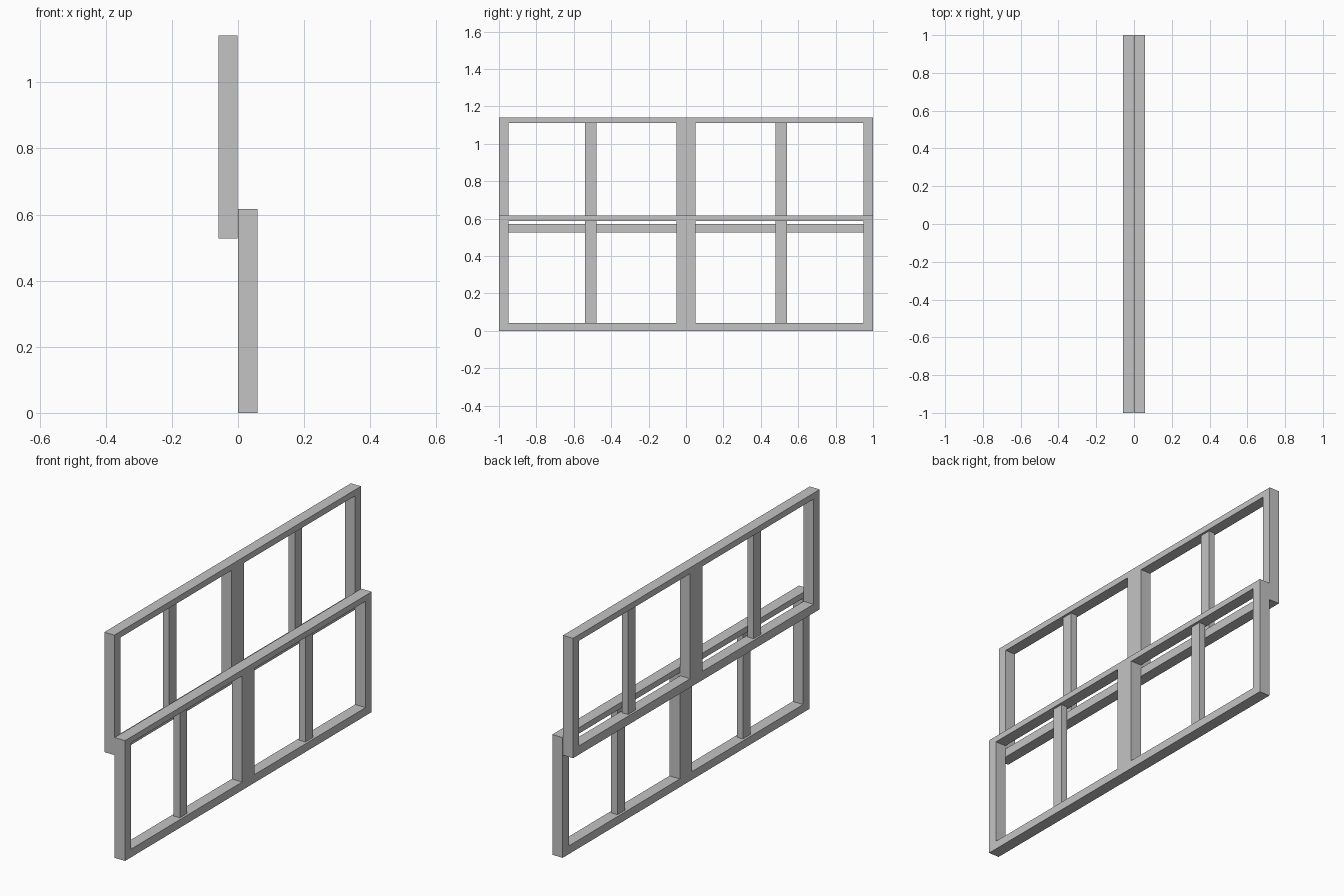
import bpy, bmesh
from mathutils import Vector

if "Cube" in bpy.data.objects:
    bpy.data.objects.remove(bpy.data.objects["Cube"])

grey = bpy.data.materials.new("grey")
grey.diffuse_color = (0.55, 0.55, 0.55, 1)
grey.use_nodes = True
grey.node_tree.nodes["Principled BSDF"].inputs["Base Color"].default_value = grey.diffuse_color


def finish(bm, name):
    bmesh.ops.recalc_face_normals(bm, faces=bm.faces)
    mesh = bpy.data.meshes.new(name)
    bm.to_mesh(mesh)
    bm.free()
    mesh.materials.append(grey)
    obj = bpy.data.objects.new(name, mesh)
    bpy.context.collection.objects.link(obj)
    return obj


def frame(name, x0, x1, zs):
    """One-piece frame: a cell sheet with two openings, extruded along x."""
    ys = (-1, -0.95, -0.05, 0.05, 0.95, 1)
    bm = bmesh.new()
    grid = [[bm.verts.new((x0, y, z)) for z in zs] for y in ys]
    for i in range(5):
        for j in range(3):
            if j == 1 and i in (1, 3):
                continue
            bm.faces.new((grid[i][j], grid[i + 1][j],
                          grid[i + 1][j + 1], grid[i][j + 1]))
    ext = bmesh.ops.extrude_face_region(bm, geom=bm.faces[:], use_keep_orig=True)
    moved = [v for v in ext["geom"] if isinstance(v, bmesh.types.BMVert)]
    bmesh.ops.translate(bm, vec=Vector((x1 - x0, 0, 0)), verts=moved)
    finish(bm, name)


def bar(name, x, y, z0, z1):
    """Slim upright dividing an opening."""
    bm = bmesh.new()
    bmesh.ops.create_cube(bm, size=1)
    bmesh.ops.scale(bm, vec=(0.035, 0.06, z1 - z0), verts=bm.verts)
    bmesh.ops.translate(bm, vec=(x, y, (z0 + z1) / 2), verts=bm.verts)
    finish(bm, name)


# Two offset sashes, the upper one behind the lower one
sashes = (
    ("lower", 0.0, 0.059, (0, 0.042, 0.587, 0.617)),
    ("upper", -0.059, -0.002, (0.527, 0.572, 1.111, 1.142)),
)
for label, x0, x1, zs in sashes:
    frame(label + "_sash_frame", x0, x1, zs)
    for side, y in (("left", -0.509), ("right", 0.509)):
        bar(f"{label}_{side}_glazing_bar", (x0 + x1) / 2, y, zs[1], zs[2])
